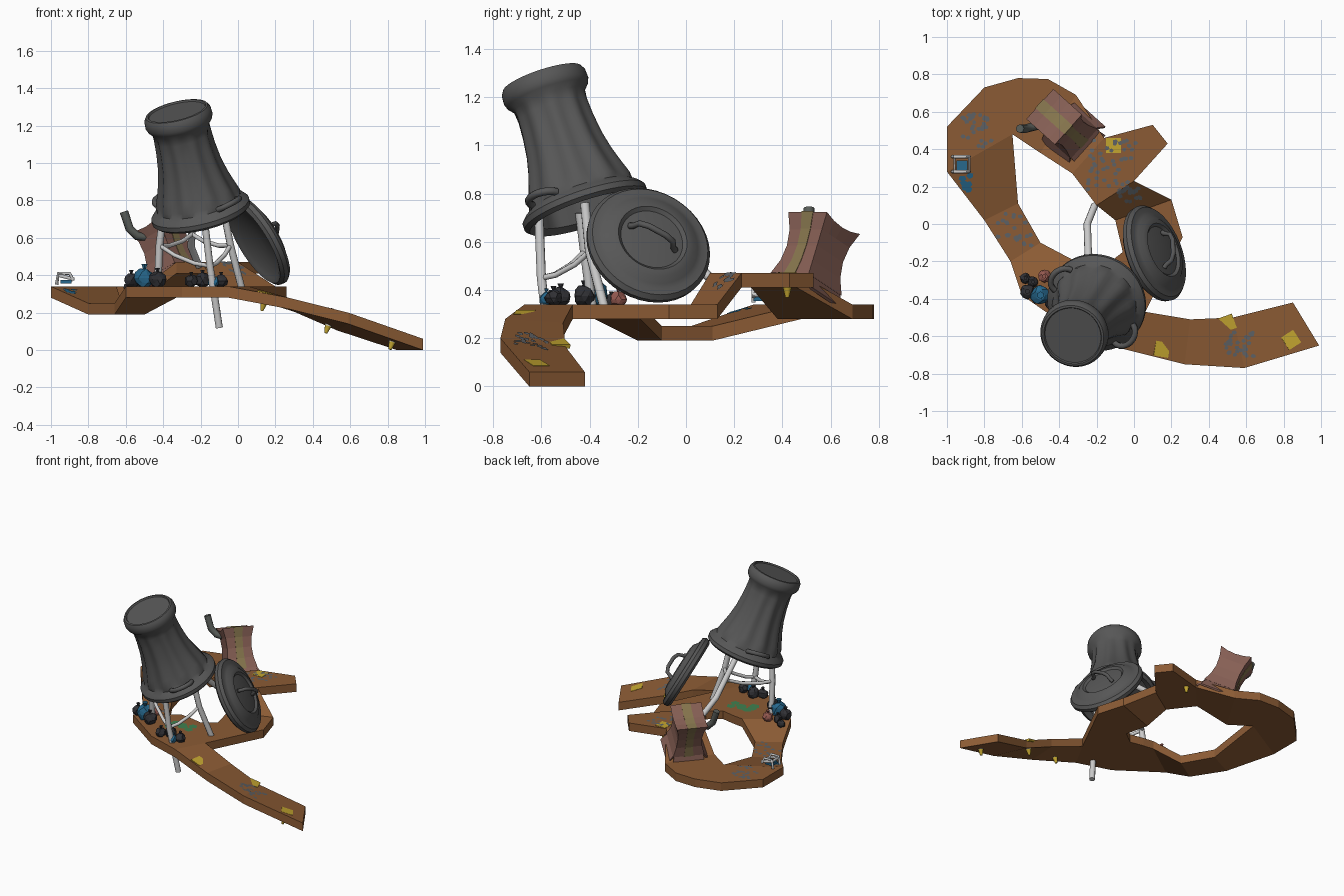
import bpy, bmesh, math, random
from mathutils import Vector, Matrix
from mathutils.bvhtree import BVHTree

if "Cube" in bpy.data.objects:
    bpy.data.objects.remove(bpy.data.objects["Cube"])

random.seed(4)
COLORS = dict(dirt=(.26, .105, .035), metal=(.095, .095, .095), steel=(.6, .6, .6), card=(.24, .115, .09),
              tape=(.24, .18, .075), yellow=(.55, .38, .03), white=(.75, .72, .62), black=(.03, .03, .035),
              blue=(.02, .14, .27), stone=(.11, .12, .13), green=(.05, .22, .08), pipe=(.1, .11, .1), pink=(.3, .1, .08))
MATS = {}


def paint(ob, color):
    if color not in MATS:
        MATS[color] = bpy.data.materials.new(color)
        MATS[color].diffuse_color = (*COLORS[color], 1)
    ob.data.materials.append(MATS[color])


def select(ob):
    bpy.ops.object.select_all(action='DESELECT')
    bpy.context.view_layer.objects.active = ob
    ob.select_set(True)


def finish(name, bm, color, smooth=0, matrix=None):
    bmesh.ops.recalc_face_normals(bm, faces=bm.faces)
    me = bpy.data.meshes.new(name)
    bm.to_mesh(me)
    bm.free()
    ob = bpy.data.objects.new(name, me)
    bpy.context.collection.objects.link(ob)
    if matrix:
        me.transform(matrix)
    paint(ob, color)
    if smooth:
        select(ob)
        bpy.ops.object.shade_smooth_by_angle(angle=math.radians(smooth))


def thicken(bm, vec):
    low = bmesh.ops.extrude_face_region(bm, geom=bm.faces[:], use_keep_orig=True)
    bmesh.ops.translate(bm, vec=vec, verts=[g for g in low['geom'] if isinstance(g, bmesh.types.BMVert)])


def revolve(name, profile, color, matrix, seg=32, flute=None, smooth=40):
    """Lathe (radius, height) points; flute(angle, height) scales the radius."""
    bm = bmesh.new()
    rings = []
    for r, h in profile:
        if r == 0:
            rings.append([bm.verts.new((0, 0, h))] * seg)
            continue
        ring = []
        for i in range(seg):
            a = math.tau * i / seg
            k = r * (flute(a, h) if flute else 1)
            ring.append(bm.verts.new((k * math.cos(a), k * math.sin(a), h)))
        rings.append(ring)
    for p, q in zip(rings, rings[1:]):
        for i in range(seg):
            j = (i + 1) % seg
            bm.faces.new(list(dict.fromkeys((p[i], p[j], q[j], q[i]))))
    finish(name, bm, color, smooth, matrix)


def tube(name, pts, radius, color, cyclic=False):
    cu = bpy.data.curves.new(name, 'CURVE')
    cu.dimensions = '3D'
    cu.bevel_depth, cu.bevel_resolution, cu.use_fill_caps = radius, 2, True
    sp = cu.splines.new('POLY')
    sp.points.add(len(pts) - 1)
    for p, co in zip(sp.points, pts):
        p.co = (*co, 1)
    sp.use_cyclic_u = cyclic
    ob = bpy.data.objects.new(name, cu)
    bpy.context.collection.objects.link(ob)
    paint(ob, color)
    select(ob)
    bpy.ops.object.convert(target='MESH')
    bpy.ops.object.shade_smooth_by_angle(angle=math.radians(50))


def frame(center, normal):
    return Matrix.Translation(center) @ Vector(normal).to_track_quat('Z', 'Y').to_matrix().to_4x4()


# Dirt track: ring of (inner, outer, height) pairs, plus banked front ramp and raised spur
ring = [((-.25, -.2), (-.3, -.59), .34), ((-.33, -.19), (-.6, -.38), .34), ((-.5, -.1), (-.66, -.2), .25),
        ((-.62, .11), (-.8, .02), .25), ((-.65, .48), (-1, .28), .34), ((-.65, .48), (-1, .52), .34),
        ((-.65, .48), (-.8, .73), .34), ((-.65, .48), (-.62, .78), .34), ((-.65, .48), (-.46, .775), .34),
        ((-.5, .38), (-.31, .69), .34), ((-.33, .27), (-.16, .46), .47), ((-.2, .1), (0, .23), .47),
        ((-.1, .02), (.2, .13), .34), ((-.06, -.15), (.26, -.07), .34), ((-.15, -.22), (.06, -.47), .34)]
ring = [((*a, z), (*b, z)) for a, b, z in ring]
ramp = [((.06, -.47, .34), (-.05, -.67, .34)), ((.3, -.51, .265), (.27, -.75, .28)),
        ((.53, -.5, .165), (.59, -.77, .2)), ((.85, -.42, .06), (.99, -.65, .06))]
bm = bmesh.new()
shared = {}


def face(*pts):
    for p in pts:
        if p not in shared:
            shared[p] = bm.verts.new(p)
    bm.faces.new(list(dict.fromkeys(shared[p] for p in pts)))


for strip in (ring + ring[:1], ramp):
    for (a, b), (c, d) in zip(strip, strip[1:]):
        face(a, b, d, c)
face((-.3, -.59, .34), (-.05, -.67, .34), (.06, -.47, .34))
face((-.16, .46, .47), (.1, .53, .47), (.18, .43, .47), (0, .23, .47))
bmesh.ops.recalc_face_normals(bm, faces=bm.faces)
thicken(bm, (0, 0, -.06))
bvh = BVHTree.FromBMesh(bm)
finish('dirt_track', bm, 'dirt')


def hit(x, y):
    return bvh.ray_cast(Vector((x, y, 2)), Vector((0, 0, -1)))


def ground(x, y):
    p = hit(x, y)[0]
    return p.z if p else None


# Upturned fluted bin
can_axis = Vector((-.222, -.308, .925))
can_c = Vector((-.2, -.42, .745))
profile = [(0, .1), (.2, .1), (.215, -.01), (.25, -.03), (.268, -.015), (.268, .01), (.25, .03), (.228, .045),
           (.222, .07), (.205, .12), (.183, .19), (.165, .27), (.154, .36), (.15, .43), (.155, .475), (.176, .5),
           (.184, .52), (.182, .555), (.17, .575), (.158, .577), (.153, .568), (0, .568)]
revolve('bin_body', profile, 'metal', frame(can_c, can_axis), 60,
        lambda a, h: 1 + (.04 * math.cos(10 * a) if .06 < h < .45 else 0))
for i, d in enumerate(((-.77, .63), (.7, -.71))):
    d = Vector((*d, 0))
    out = (d - can_axis * d.dot(can_axis)).normalized()
    side = can_axis.cross(out)
    base = can_c + can_axis * .05 + out * .215
    tube(f'bin_handle_{i}', [base + side * (.075 * math.cos(t)) + out * (.06 * math.sin(t))
                             + can_axis * (.02 * math.sin(t)) for t in [math.pi * k / 10 for k in range(11)]],
         .016, 'metal')

# Bin lid leaning on its edge
lid_c, lid_n = Vector((.115, -.155, .59)), Vector((.81, .31, .49)).normalized()
revolve('bin_lid', [(0, 0), (.2, -.015), (.22, -.03), (.245, -.04), (.264, -.025), (.268, 0), (.252, .02),
                    (.225, .022), (.205, .03), (.18, .05), (.15, .055), (.135, .042), (.11, .045), (0, .055)],
        'metal', frame(lid_c, lid_n), 40)
d = Vector((-.05, .87, -.47))
tube('lid_handle', [lid_c + d * s + lid_n * h for s, h in
                    ((-.11, .05), (-.095, .065), (-.08, .1), (-.04, .115), (.04, .115), (.08, .1), (.095, .065), (.11, .05))],
     .013, 'metal')

# Steel stool holding the bin up
legs = [[(-.4, -.44, .72), (-.42, -.42, .56), (-.43, -.39, .33)], [(-.18, -.61, .7), (-.15, -.6, .45), (-.1, -.56, .12)],
        [(-.08, -.42, .76), (-.04, -.4, .56), (.02, -.34, .33)], [(-.24, -.3, .8), (-.25, .0, .55), (-.21, .1, .45)]]
for i, leg in enumerate(legs):
    tube(f'stool_leg_{i}', leg, .02, 'steel')
mids = [Vector(leg[1]) for leg in legs[:3]] + [Vector((-.245, -.15, .62))]
for i in range(4):
    a, b = mids[i], mids[(i + 1) % 4]
    tube(f'stool_rung_{i}', [a, a.lerp(b, .3) - Vector((0, 0, .02)), a.lerp(b, .7) - Vector((0, 0, .02)), b], .012, 'steel')


# Cardboard box with pinched sides, tape band and open flaps
def pinched(name, sx, sy, sz, pinch, color, m):
    b = bmesh.new()
    bmesh.ops.create_cube(b, size=2)
    bmesh.ops.subdivide_edges(b, edges=b.edges[:], cuts=3, use_grid_fill=True)
    for v in b.verts:
        k = 1 - pinch * (1 - v.co.z ** 2)
        v.co = (v.co.x * sx * k, v.co.y * sy * k, v.co.z * sz - .02 * (1 - v.co.x ** 2) * (v.co.z > .9))
    finish(name, b, color, 0, m)


box_m = Matrix.Translation((-.385, .535, .55)) @ Matrix.Rotation(math.radians(-42), 4, 'Z') @ Matrix.Rotation(math.radians(-24), 4, 'Y')
pinched('cardboard_box', .112, .108, .14, .22, 'card', box_m)
pinched('box_tape', .115, .032, .143, .22, 'tape', box_m)
for i in range(4):
    b = bmesh.new()
    b.faces.new([b.verts.new(p) for p in ((.1, -.1, -.13), (.1, .1, -.13), (.145, .11, -.2), (.145, -.11, -.2))])
    thicken(b, (-.008, 0, -.008))
    finish(f'box_flap_{i}', b, 'card', 0, box_m @ Matrix.Rotation(i * math.pi / 2, 4, 'Z'))
tube('bent_pipe', [(-.61, .51, .74), (-.58, .51, .65), (-.54, .52, .61), (-.45, .54, .6)], .023, 'pipe')

# Traffic cones, standing square to the slope
for i, (x, y) in enumerate(((.15, -.67), (.5, -.53), (.84, -.62), (-.11, .42))):
    p, n = hit(x, y)[:2]
    m = frame(p, n)
    b = bmesh.new()
    bmesh.ops.create_cube(b, size=1, matrix=Matrix.Translation((0, 0, .006)) @ Matrix.Diagonal((.08, .08, .016, 1)))
    finish(f'cone_base_{i}', b, 'yellow', 0, m)
    for part, r0, z0, r1, z1, c in (('foot', .033, .01, .026, .035, 'yellow'), ('band', .026, .035, .018, .06, 'white'),
                                    ('tip', .018, .06, .008, .1, 'yellow')):
        revolve(f'cone_{part}_{i}', [(0, z0), (r0, z0), (r1, z1), (0, z1)], c, m, 12)

# Rubbish bags in two heaps
bags = [(-.57, -.36, .04, 'black'), (-.5, -.38, .055, 'blue'), (-.58, -.29, .03, 'black'), (-.43, -.42, .045, 'black'),
        (-.48, -.28, .035, 'pink'), (-.54, -.31, .03, 'black'), (-.25, -.55, .035, 'black'), (-.19, -.52, .04, 'black'),
        (-.13, -.58, .03, 'blue'), (-.09, -.55, .035, 'black')]
for i, (x, y, r, c) in enumerate(bags):
    b = bmesh.new()
    bmesh.ops.create_icosphere(b, subdivisions=2, radius=r)
    for v in b.verts:
        v.co *= random.uniform(.85, 1.12)
    bmesh.ops.create_cone(b, cap_ends=True, segments=6, radius1=r * .15, radius2=r * .35, depth=r * .5,
                          matrix=Matrix.Translation((0, 0, r * 1.15)))
    finish(f'rubbish_bag_{i}', b, c, 0, Matrix.Translation((x, y, (ground(x, y) or .34) + r * .8)))

# Tipped small trolley with blue load
for i, y in enumerate((.28, .36)):
    tube(f'trolley_frame_{i}', [(-.97, y, .35), (-.96, y, .41), (-.9, y, .41), (-.88, y, .37)], .009, 'steel')
tube('trolley_rim', [(-.96, .28, .4), (-.96, .36, .4), (-.88, .36, .38), (-.88, .28, .38)], .009, 'steel', True)
b = bmesh.new()
bmesh.ops.create_cube(b, size=1, matrix=Matrix.Translation((-.92, .31, .365)) @ Matrix.Diagonal((.06, .06, .02, 1)))
finish('trolley_load', b, 'blue')


# Flat scattered patches lying on the track
def scatter(name, cx, cy, sx, sy, n, size, color):
    b = bmesh.new()
    for _ in range(n):
        x, y, a0 = cx + random.uniform(-sx, sx), cy + random.uniform(-sy, sy), random.random() * 6
        pts = [(x + size * random.uniform(.7, 1.1) * math.cos(a0 + k * math.tau / 5),
                y + size * .8 * math.sin(a0 + k * math.tau / 5)) for k in range(5)]
        zs = [ground(*p) for p in pts]
        if None not in zs:
            b.faces.new([b.verts.new((*p, z + .004)) for p, z in zip(pts, zs)])
    finish(name, b, color)


for i, p in enumerate(((-.83, .5, .09, .09, 28), (-.64, -.03, .09, .09, 28), (.57, -.64, .08, .07, 28),
                       (-.12, .3, .13, .15, 50), (-.02, .14, .06, .05, 15))):
    scatter(f'gravel_{i}', *p, .015, 'stone')
scatter('green_patch', -.22, -.36, .09, .06, 8, .04, 'green')
scatter('blue_puddle', -.89, .22, .03, .04, 7, .022, 'blue')

for m in bpy.data.materials:
    if m.users and not m.is_grease_pencil:
        m.use_nodes = True
        m.node_tree.nodes["Principled BSDF"].inputs["Base Color"].default_value = m.diffuse_color
